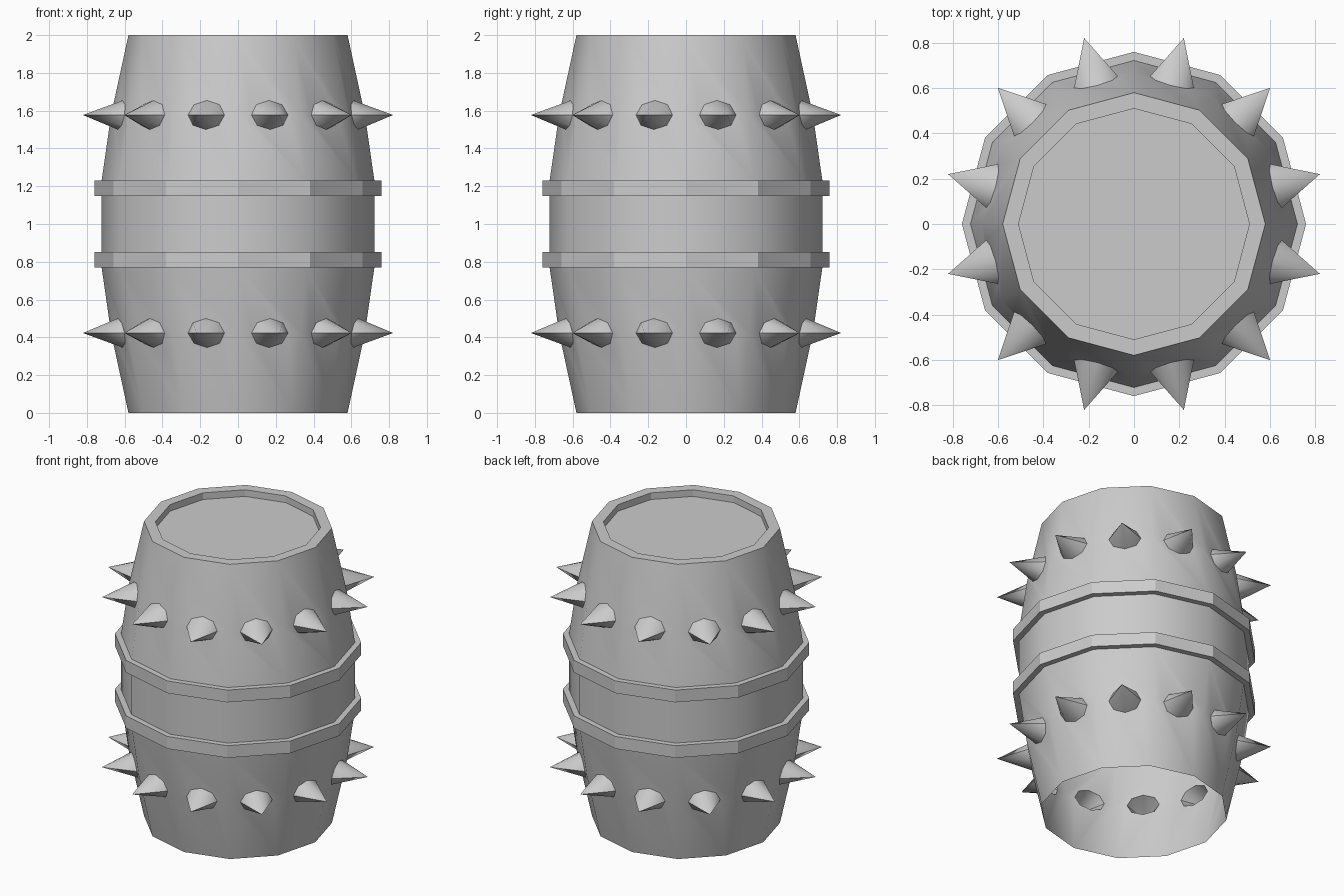
import bpy, bmesh
from math import radians, cos, sin, pi
from mathutils import Vector

if "Cube" in bpy.data.objects:
    bpy.data.objects.remove(bpy.data.objects["Cube"])

SIDES = 12
HALF = pi / SIDES
TIP_R = 0.85                      # distance of spike tips from the axis
SPIKE_W, SPIKE_H = 0.10, 0.077    # half width and half height of a spike base

# outer profile of the barrel (radius, z), open at the bottom
lower = [(0.58, 0.0), (0.672, 0.423), (0.722, 0.77), (0.76, 0.77), (0.76, 0.853), (0.722, 0.853)]
profile = lower + [(r, 2 - z) for r, z in reversed(lower)] + [(0.51, 2.0), (0.51, 1.955)]
SPIKE_Z = (0.423, 2 - 0.423)

bm = bmesh.new()


def panel_point(k, apothem, side, z):
    """Point on flat panel k, at a sideways offset from its centre line."""
    a = (2 * k + 1) * HALF
    return Vector((apothem * cos(a) - side * sin(a), apothem * sin(a) + side * cos(a), z))


def add_face(points, smooth=True):
    f = bm.faces.new([bm.verts.new(p) for p in points])
    f.smooth = smooth


def base_point(k, t, p, q):
    """Point of a spike base, lying on the wall between profile points p and q."""
    z0 = p[1] if p[1] in SPIKE_Z else q[1]
    z = z0 + SPIKE_H * sin(t)
    f = (z - p[1]) / (q[1] - p[1])
    return panel_point(k, (p[0] + (q[0] - p[0]) * f) * cos(HALF), SPIKE_W * cos(t), z)


# staves, hoops and spikes, panel by panel
for k in range(SIDES):
    for p, q in zip(profile, profile[1:]):
        def corner(pt, sign):
            return panel_point(k, pt[0] * cos(HALF), sign * pt[0] * sin(HALF), pt[1])
        bottom = [corner(p, -1), corner(p, 1)]
        top = [corner(q, 1), corner(q, -1)]
        arc = []
        if p[1] in SPIKE_Z:       # wall above a spike row: upper half of each base
            arc = [base_point(k, pi - i * pi / 4, p, q) for i in range(5)]
            add_face([bottom[0]] + arc + [bottom[1]] + top)
        elif q[1] in SPIKE_Z:     # wall below a spike row: lower half of each base
            arc = [base_point(k, -i * pi / 4, p, q) for i in range(5)]
            add_face(bottom + [top[0]] + arc + [top[1]])
        else:
            add_face(bottom + top, smooth=not (p[0] > 0.75 or q[0] > 0.75 or p[0] < 0.55))
        if arc:
            z0 = p[1] if p[1] in SPIKE_Z else q[1]
            tip = panel_point(k, TIP_R, 0, z0)
            for a, b in zip(arc, arc[1:]):
                add_face([b, a, tip])

# recessed lid
r, z = profile[-1]
add_face([(r * cos(2 * i * HALF), r * sin(2 * i * HALF), z) for i in range(SIDES)], False)

bmesh.ops.remove_doubles(bm, verts=bm.verts, dist=0.0005)
bmesh.ops.recalc_face_normals(bm, faces=bm.faces)
# keep the outside facing outwards on the open shell
lid = max((f for f in bm.faces if len(f.verts) == SIDES), key=lambda f: f.calc_area())
if lid.normal.z < 0:
    bmesh.ops.reverse_faces(bm, faces=bm.faces)
for e in bm.edges:
    if len(e.link_faces) == 2 and e.calc_face_angle() > radians(48):
        e.smooth = False

mesh = bpy.data.meshes.new("spiked_barrel")
bm.to_mesh(mesh)
bm.free()
barrel = bpy.data.objects.new("spiked_barrel", mesh)
bpy.context.collection.objects.link(barrel)
